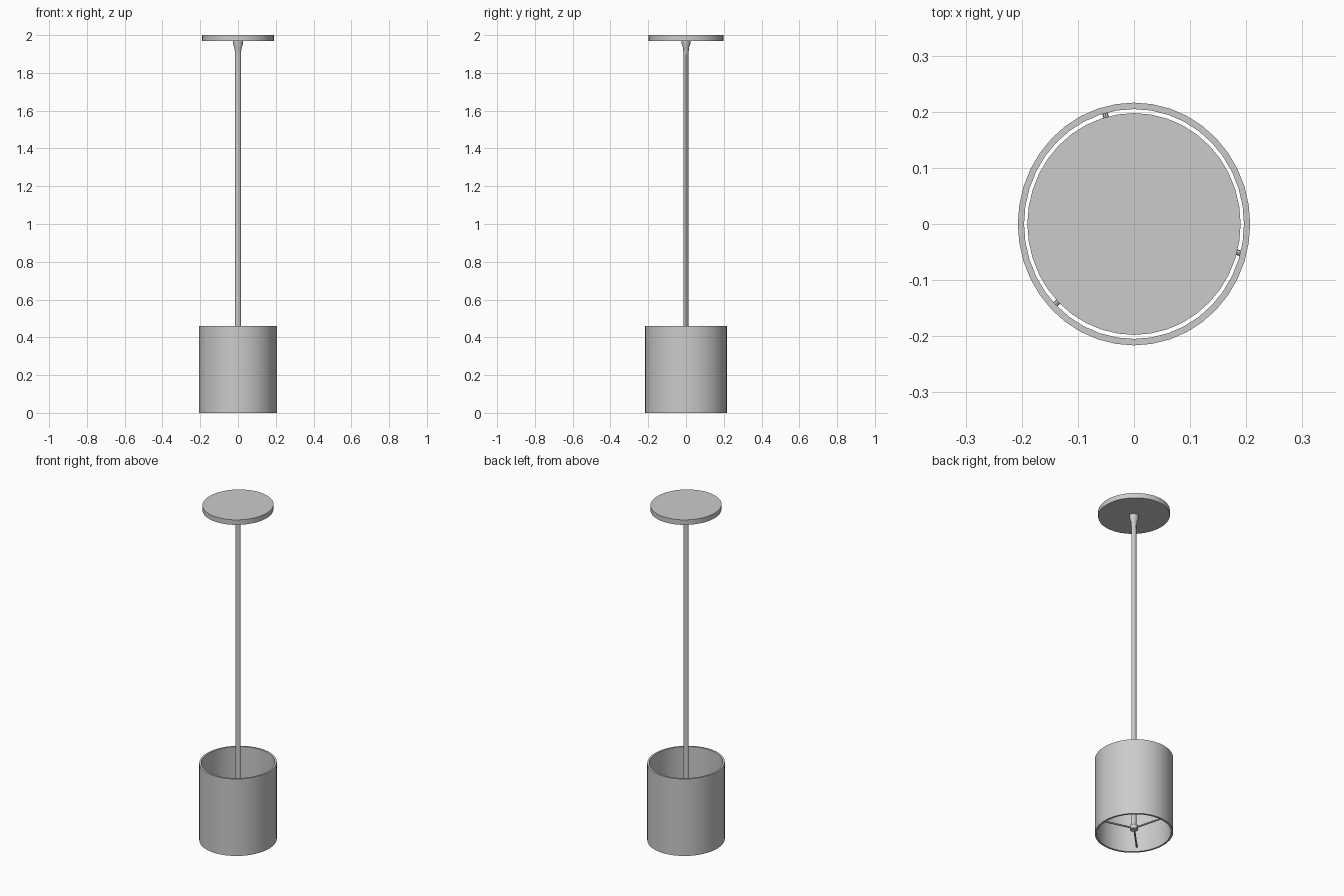
import bpy, bmesh, math
from mathutils import Vector

if "Cube" in bpy.data.objects:
    bpy.data.objects.remove(bpy.data.objects["Cube"])


def lathe(name, profile, sx=1.0, sy=1.0, segments=40, closed=False):
    """Spin a (radius, z) profile around z; open profiles are capped at both ends."""
    bm = bmesh.new()
    rings = []
    for r, z in profile:
        rings.append([bm.verts.new((r * sx * math.cos(2 * math.pi * i / segments),
                                    r * sy * math.sin(2 * math.pi * i / segments), z))
                      for i in range(segments)])
    pairs = list(zip(rings, rings[1:]))
    if closed:
        pairs.append((rings[-1], rings[0]))
    else:
        bm.faces.new(rings[0])
        bm.faces.new(rings[-1])
    for a, b in pairs:
        for i in range(segments):
            j = (i + 1) % segments
            bm.faces.new((a[i], a[j], b[j], b[i]))
    return finish(name, bm)


def finish(name, bm):
    bmesh.ops.recalc_face_normals(bm, faces=bm.faces[:])
    mesh = bpy.data.meshes.new(name)
    bm.to_mesh(mesh)
    bm.free()
    obj = bpy.data.objects.new(name, mesh)
    bpy.context.collection.objects.link(obj)
    bpy.ops.object.select_all(action='DESELECT')
    obj.select_set(True)
    bpy.context.view_layer.objects.active = obj
    bpy.ops.object.shade_smooth_by_angle(angle=math.radians(35))
    return obj


def strut(name, start, end, radius):
    """Thin round bar between two points."""
    start, end = Vector(start), Vector(end)
    d = end - start
    bm = bmesh.new()
    bmesh.ops.create_cone(bm, cap_ends=True, segments=8, radius1=radius,
                          radius2=radius, depth=d.length)
    rot = d.to_track_quat('Z', 'Y').to_matrix().to_4x4()
    bmesh.ops.transform(bm, matrix=rot, verts=bm.verts[:])
    bmesh.ops.translate(bm, vec=(start + end) / 2, verts=bm.verts[:])
    return finish(name, bm)


# Ceiling canopy
lathe("ceiling_canopy", [(0.19, 1.97), (0.19, 2.0)], 1.0, 1.04)

# Flared collar under the canopy
lathe("canopy_collar", [(0.016, 1.90), (0.018, 1.93), (0.027, 1.955), (0.027, 1.972)],
      1.0, 0.85, segments=16)

# Hanging rod running down inside the shade
lathe("hanging_rod", [(0.016, 0.03), (0.016, 1.91)], 1.0, 0.75, segments=12)

# Open drum shade with a thin wall
lathe("drum_shade", [(0.207, 0.0), (0.207, 0.46), (0.196, 0.46), (0.196, 0.0)],
      1.0, 1.045, segments=40, closed=True)

# Three-armed support at the bottom of the shade
lathe("support_hub", [(0.022, 0.02), (0.022, 0.045)], segments=16)
right = Vector((-0.7071, 0.7071, 0))    # screen right seen from back right
near = Vector((0.7071, 0.7071, 0))
for k in range(3):
    a = math.radians(30 + 120 * k)
    d = right * math.cos(a) + near * math.sin(a)
    strut(f"support_arm_{k + 1}", (0, 0, 0.03),
          (d.x * 0.2, d.y * 0.205, 0.03), 0.005)
